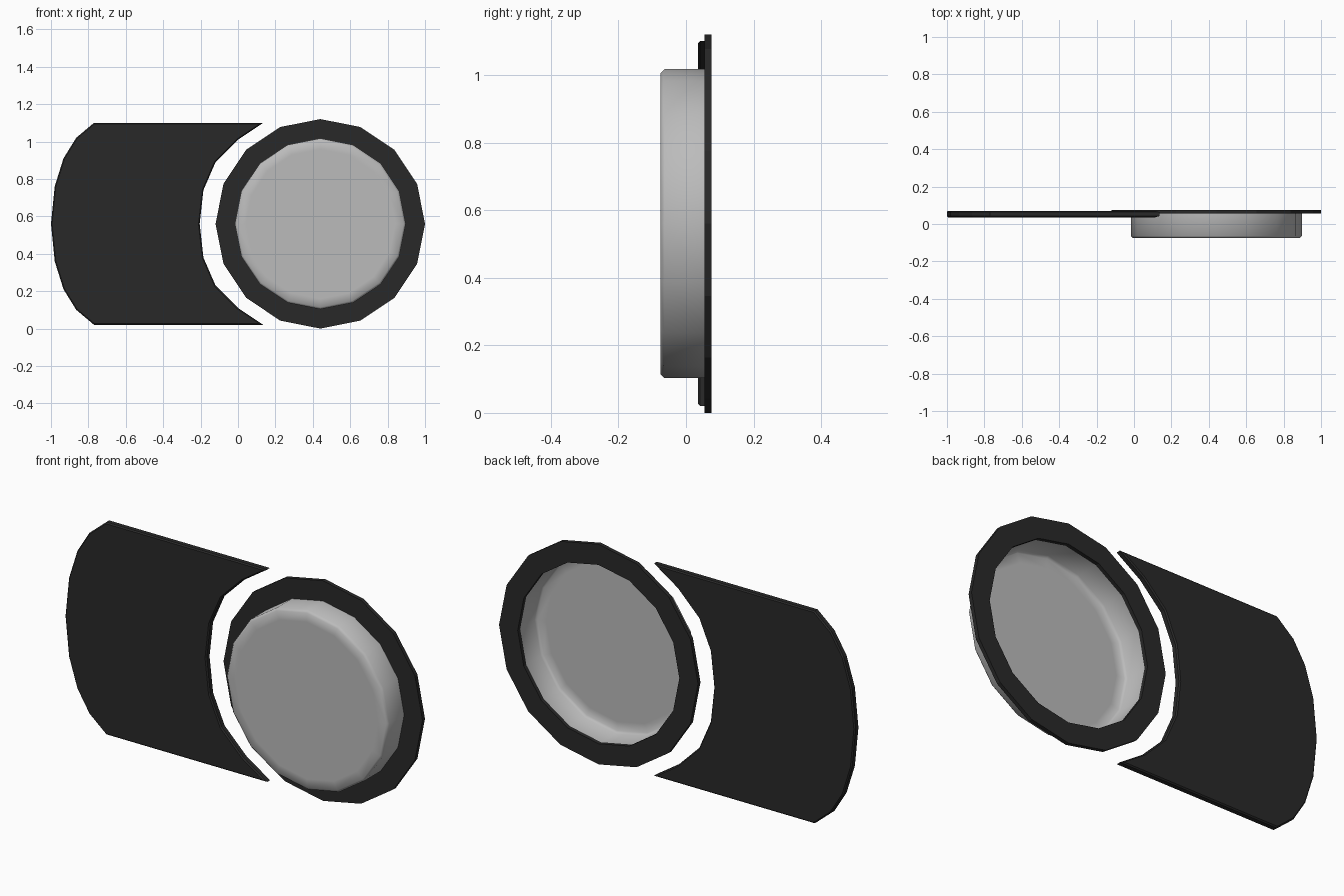
import bpy, bmesh, math

if "Cube" in bpy.data.objects:
    bpy.data.objects.remove(bpy.data.objects["Cube"])

CX, CZ, SIDES = 0.44, 0.56, 16


def material(name, rgba):
    m = bpy.data.materials.new(name)
    m.diffuse_color = rgba
    m.use_nodes = True
    m.node_tree.nodes["Principled BSDF"].inputs["Base Color"].default_value = m.diffuse_color
    return m


def finish(bm, name, mat, smooth=None):
    bmesh.ops.recalc_face_normals(bm, faces=bm.faces)
    me = bpy.data.meshes.new(name)
    bm.to_mesh(me)
    bm.free()
    ob = bpy.data.objects.new(name, me)
    bpy.context.collection.objects.link(ob)
    me.materials.append(mat)
    if smooth:
        bpy.ops.object.select_all(action='DESELECT')
        ob.select_set(True)
        bpy.context.view_layer.objects.active = ob
        bpy.ops.object.shade_smooth_by_angle(angle=math.radians(smooth))
    return ob


def lathe(profile, closed=False, cap=False):
    """Turn (radius, y) points around the lens axis."""
    bm = bmesh.new()
    rings = [[bm.verts.new((CX + r * math.cos(math.tau * i / SIDES), y,
                            CZ + r * math.sin(math.tau * i / SIDES)))
              for i in range(SIDES)] for r, y in profile]
    pairs = list(zip(rings, rings[1:]))
    if closed:
        pairs.append((rings[-1], rings[0]))
    for a, b in pairs:
        for i in range(SIDES):
            j = (i + 1) % SIDES
            bm.faces.new((a[i], a[j], b[j], b[i]))
    if cap:
        bm.faces.new(rings[-1])
    return bm


black = material("black", (0.022, 0.022, 0.022, 1))
glass = material("clear_grey", (0.5, 0.5, 0.5, 0.7))

# flat ring around the lens
finish(lathe([(0.56, 0.055), (0.56, 0.075), (0.455, 0.075), (0.455, 0.055)],
             closed=True), "rim_ring", black)

# shallow lens cup, open at the back
cup = lathe([(0.457, 0.06), (0.457, -0.064), (0.446, -0.075), (0.40, -0.075)], cap=True)
bmesh.ops.recalc_face_normals(cup, faces=cup.faces)
if sum(f.normal.y for f in cup.faces) > 0:
    bmesh.ops.reverse_faces(cup, faces=cup.faces)
finish(cup, "lens_cup", glass, 60)

# side plate: upper half outline, mirrored about the middle height
half = [(-1.0, 0), (-0.98, 0.2), (-0.933, 0.35), (-0.865, 0.46), (-0.77, 0.54),
        (0.135, 0.54), (0.0, 0.45), (-0.12, 0.33), (-0.185, 0.18), (-0.205, 0)]
outline = half + [(x, -z) for x, z in half[-2:0:-1]]
bm = bmesh.new()
face = bm.faces.new([bm.verts.new((x, 0.036, CZ + z)) for x, z in outline])
out = bmesh.ops.extrude_face_region(bm, geom=[face], use_keep_orig=True)
for v in out["geom"]:
    if isinstance(v, bmesh.types.BMVert):
        v.co.y = 0.07
bmesh.ops.recalc_face_normals(bm, faces=bm.faces)
rim = [e for e in bm.edges if abs(e.verts[0].co.y - e.verts[1].co.y) < 1e-5]
bmesh.ops.bevel(bm, geom=rim, offset=0.006, segments=1, profile=0.5, affect='EDGES')
finish(bm, "side_plate", black)
